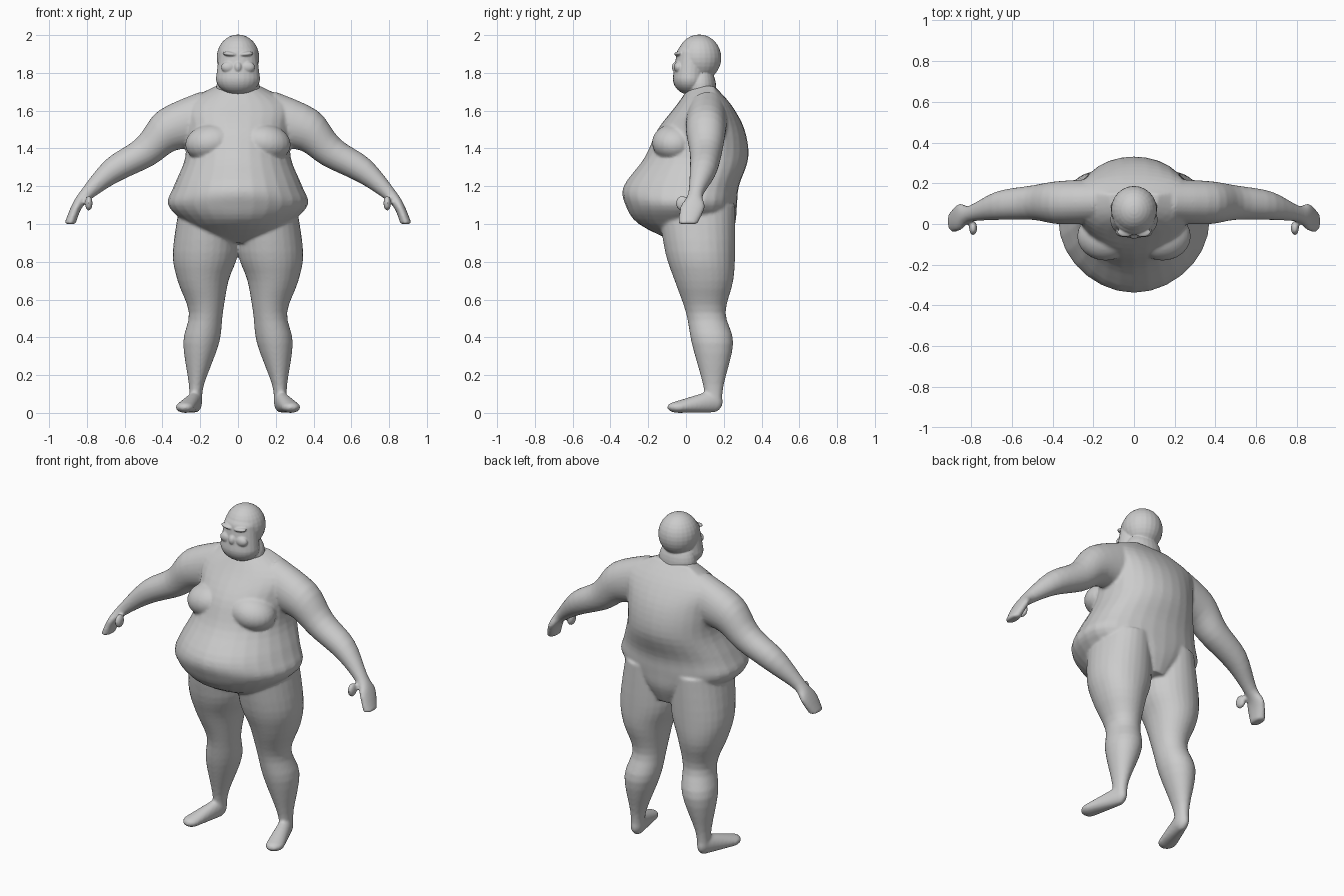
import bpy, bmesh, math
from mathutils import Matrix

if "Cube" in bpy.data.objects:
    bpy.data.objects.remove(bpy.data.objects["Cube"])

GREY = (0.6, 0.6, 0.6, 1)
skin = bpy.data.materials.new("plain grey")
skin.use_nodes = True
skin.diffuse_color = GREY
skin.node_tree.nodes["Principled BSDF"].inputs["Base Color"].default_value = GREY


def bend(value, power):
    return math.copysign(abs(value) ** power, value)


def flowing(stations, steps=4):
    """Add in-between stations along a smooth spline."""
    padded = [stations[0], *stations, stations[-1]]
    result = []
    for before, start, end, after in zip(padded, padded[1:], padded[2:], padded[3:]):
        for step in range(steps):
            t = step / steps
            ease = t * t * (3 - 2 * t)
            leave, arrive = t * (1 - t) ** 2 / 2, t * t * (t - 1) / 2
            result.append([b + (c - b) * ease + (c - a) * leave + (d - b) * arrive
                           for a, b, c, d in zip(before, start, end, after)])
    return result + [stations[-1]]


def ring(outer_x, outer_z, inner_x, inner_z, front, back, middle, back_power, sides=28):
    """Cross-section between two edge points, bulging to front and back."""
    points = []
    for i in range(sides):
        angle = math.tau * i / sides
        across = (1 + math.cos(angle)) / 2
        s = math.sin(angle)
        if s > 0:
            y = middle + (back - middle) * bend(s, back_power)
        else:
            y = middle + (middle - front) * s
        points.append((inner_x + (outer_x - inner_x) * across, y,
                       inner_z + (outer_z - inner_z) * across))
    return points


def loft(bm, rings):
    """Bridge the rings and cap both ends."""
    loops = [[bm.verts.new(point) for point in points] for points in rings]
    for low, high in zip(loops, loops[1:]):
        for i in range(len(low)):
            bm.faces.new((low[i - 1], low[i], high[i], high[i - 1]))
    bm.faces.new(loops[0])
    bm.faces.new(loops[-1][::-1])


def ball(bm, centre, size, turn=0.0):
    matrix = (Matrix.Translation(centre) @ Matrix.Rotation(turn, 4, "Y")
              @ Matrix.Diagonal((*size, 1)))
    return bmesh.ops.create_uvsphere(bm, u_segments=24, v_segments=16,
                                     radius=1, matrix=matrix)["verts"]


def mirrored(bm, build):
    """Build a part on the left, then again on the right."""
    for side in (1, -1):
        part = bmesh.new()
        build(part)
        bmesh.ops.scale(part, vec=(side, 1, 1), verts=part.verts)
        bmesh.ops.recalc_face_normals(part, faces=part.faces)
        mesh = bpy.data.meshes.new("part")
        part.to_mesh(mesh)
        part.free()
        bm.from_mesh(mesh)
        bpy.data.meshes.remove(mesh)


def finish(name, bm, voxel):
    """Fuse the overlapping forms into one smooth surface."""
    bmesh.ops.recalc_face_normals(bm, faces=bm.faces)
    mesh = bpy.data.meshes.new(name)
    bm.to_mesh(mesh)
    bm.free()
    mesh.materials.append(skin)
    obj = bpy.data.objects.new(name, mesh)
    bpy.context.collection.objects.link(obj)
    fuse = obj.modifiers.new("fuse", "REMESH")
    fuse.mode = "VOXEL"
    fuse.voxel_size = voxel
    fuse.use_smooth_shade = True
    soften = obj.modifiers.new("soften", "SMOOTH")
    soften.iterations = 3


# Torso stations: height, half width, front, back
TORSO = [
    (0.9, 0.15, -0.05, 0.22), (1, 0.27, -0.25, 0.26), (1.1, 0.37, -0.32, 0.27),
    (1.2, 0.34, -0.33, 0.28), (1.35, 0.28, -0.22, 0.33), (1.5, 0.28, -0.15, 0.31),
    (1.63, 0.29, -0.05, 0.24), (1.73, 0.12, 0.02, 0.15),
]
# Leg stations: height, outer x, inner x, front, back
LEG = [
    (1.1, 0.31, 0, -0.15, 0.26), (0.85, 0.345, 0, -0.11, 0.26),
    (0.7, 0.32, 0.05, -0.06, 0.25), (0.53, 0.26, 0.08, 0, 0.21),
    (0.37, 0.29, 0.1, 0.03, 0.25), (0.15, 0.26, 0.18, 0.09, 0.2),
    (0.05, 0.26, 0.19, 0.1, 0.19),
]
# Arm stations: upper x and z, lower x and z, front, back
ARM = [
    (0.2, 1.7, 0.2, 1.4, 0, 0.22), (0.42, 1.6, 0.33, 1.39, 0, 0.21),
    (0.54, 1.45, 0.45, 1.31, 0.02, 0.19), (0.7, 1.34, 0.64, 1.22, 0.02, 0.16),
    (0.83, 1.18, 0.78, 1.13, 0.01, 0.09), (0.88, 1.1, 0.83, 1.08, -0.03, 0.1),
    (0.92, 1, 0.86, 1, -0.04, 0.06),
]


def leg(bm):
    loft(bm, [ring(outer, z, inner, z, front, back, (front + back) / 2, 0.9)
              for z, outer, inner, front, back in flowing(LEG)])
    # Foot: hull around the heel and the splayed toes
    heel = ball(bm, (0.225, 0.14, 0.06), (0.035, 0.055, 0.058))
    toes = ball(bm, (0.28, -0.04, 0.03), (0.05, 0.06, 0.03))
    bmesh.ops.convex_hull(bm, input=heel + toes)


def arm(bm):
    loft(bm, [ring(*edges, front, back, (front + back) / 2, 0.9)
              for *edges, front, back in flowing(ARM)])
    # Thumb
    ball(bm, (0.79, -0.02, 1.11), (0.02, 0.035, 0.04))


def breast(bm):
    ball(bm, (0.14, -0.06, 1.43), (0.14, 0.12, 0.1), 0.15)


body = bmesh.new()
loft(body, [ring(half, z, -half, z, front, back, (z - 1) / 5, 0.8)
            for z, half, front, back in flowing(TORSO)])
for build in (leg, arm, breast):
    mirrored(body, build)
finish("body", body, 0.009)

# Head: skull, jaw, neck and nose
head = bmesh.new()
ball(head, (0, 0.07, 1.88), (0.113, 0.117, 0.123))
jaw = ball(head, (0, 0.02, 1.77), (0.117, 0.09, 0.085))
brow_ridge = ball(head, (0, 0.03, 1.9), (0.1, 0.08, 0.06))
bmesh.ops.convex_hull(head, input=jaw + brow_ridge)
ball(head, (0, 0.08, 1.72), (0.115, 0.08, 0.12))
ball(head, (0, -0.05, 1.83), (0.022, 0.025, 0.03))


def face_side(bm):
    # Brow and cheek
    ball(bm, (0.043, -0.04, 1.9), (0.04, 0.024, 0.012), -0.12)
    ball(bm, (0.05, -0.04, 1.83), (0.04, 0.024, 0.03))


mirrored(head, face_side)
finish("head", head, 0.005)
